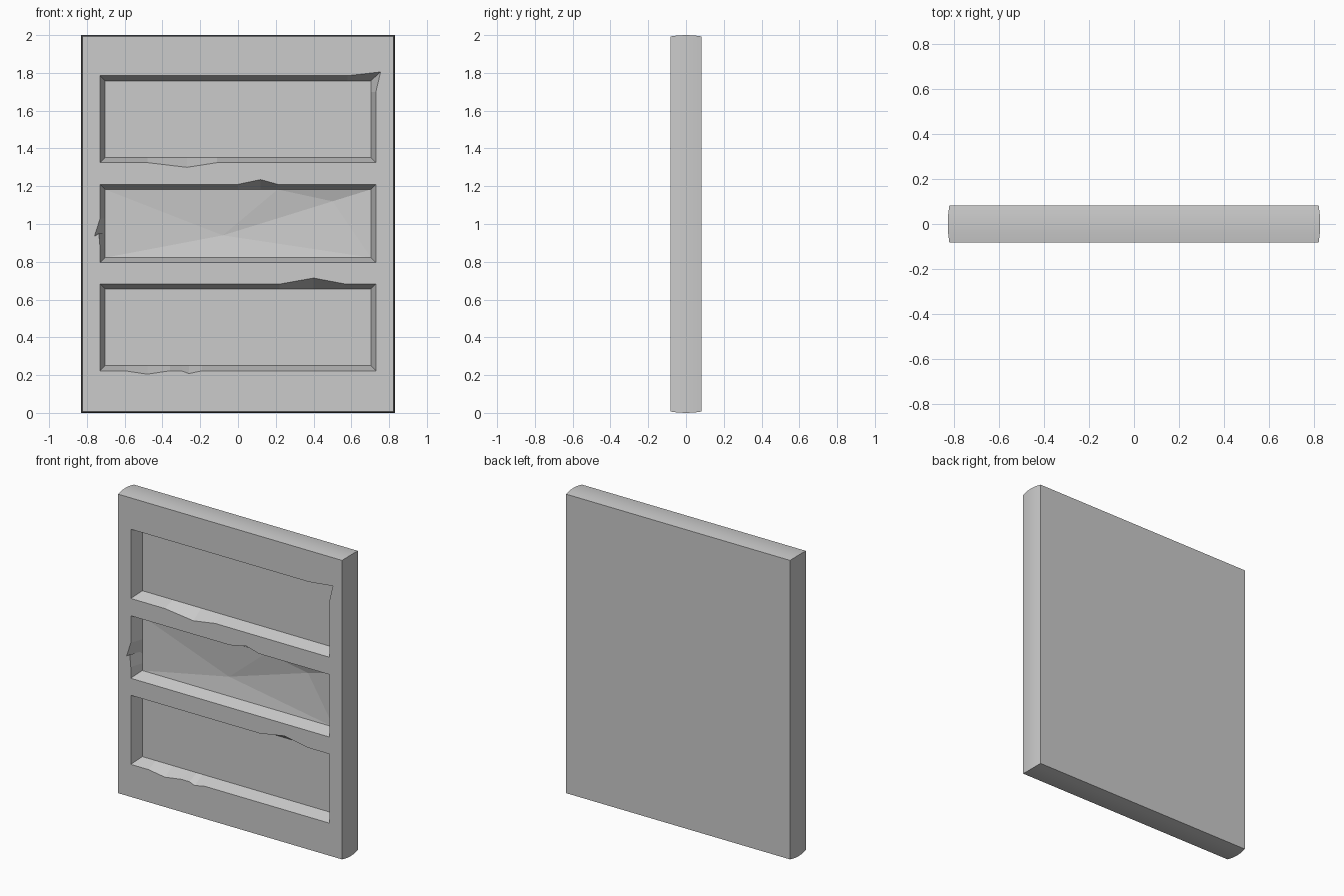
import bpy
import bmesh
from mathutils import Vector
from mathutils.geometry import delaunay_2d_cdt

if "Cube" in bpy.data.objects:
    bpy.data.objects.remove(bpy.data.objects["Cube"], do_unlink=True)

HALF_W, HEIGHT, HALF_T = 0.83, 2.0, 0.083
BULGE = 0.007      # how far the rim swells at mid thickness
FLOOR_Y = 0.0      # depth of the recessed panels
OPEN_X, BEVEL = 0.73, 0.027

grey = bpy.data.materials.new("stone_grey")
grey.use_nodes = True
grey.diffuse_color = (0.6, 0.6, 0.6, 1)
grey.node_tree.nodes["Principled BSDF"].inputs["Base Color"].default_value = (0.6, 0.6, 0.6, 1)

bm = bmesh.new()


def ring(points, y):
    return [bm.verts.new((x, y, z)) for x, z in points]


def loop_edges(verts):
    return [bm.edges.new((a, b)) for a, b in zip(verts, verts[1:] + verts[:1])]


def bridge(a, b):
    n = len(a)
    return [bm.faces.new((a[i], a[(i + 1) % n], b[(i + 1) % n], b[i])) for i in range(n)]


# Slab rim: stacked rectangles with a slight convex swell
rings = []
for k in range(-2, 3):
    t = k / 2
    d = BULGE * t * t
    w, lo, hi = HALF_W - d, d, HEIGHT - d
    rings.append(ring([(-w, lo), (w, lo), (w, hi), (-w, hi)], t * HALF_T))
for a, b in zip(rings, rings[1:]):
    for f in bridge(a, b):
        f.smooth = True
        for e in f.edges:
            if abs(e.verts[0].co.y - e.verts[1].co.y) > 0.01:
                e.smooth = False
bm.faces.new(rings[-1])

# Openings: bottom, top, then chipped points on the bottom, right, top and left
# edges in counter-clockwise order; dents are floor points pushed inward
panels = [
    dict(lo=1.325, hi=1.785, bottom=[(-.48, 1.325), (-.27, 1.30), (-.11, 1.325)],
         right=[(.73, 1.70)], corner=(.755, 1.805), top=[(.58, 1.785)], left=[], dents=[]),
    dict(lo=0.795, hi=1.21, bottom=[], right=[], corner=None,
         top=[(.21, 1.21), (.12, 1.235), (0, 1.21)],
         left=[(-.73, 1.03), (-.76, .935), (-.737, .95), (-.73, .87)],
         dents=[(-.08, .94), (.5, 1.12)]),
    dict(lo=0.223, hi=0.682,
         bottom=[(-.6, .223), (-.48, .205), (-.36, .223), (-.3, .223), (-.26, .208), (-.19, .223)],
         right=[], corner=None, top=[(.57, .682), (.40, .714), (.22, .682)],
         left=[], dents=[]),
]

front_edges = [bm.edges.get((a, b)) for a, b in zip(rings[0], rings[0][1:] + rings[0][:1])]

for p in panels:
    lo, hi = p["lo"], p["hi"]
    outline = [(-OPEN_X, lo)] + p["bottom"] + [(OPEN_X, lo)] + p["right"]
    outline += [p["corner"] or (OPEN_X, hi)] + p["top"] + [(-OPEN_X, hi)] + p["left"]
    ix = OPEN_X - BEVEL
    inner = []
    for x, z in outline:
        inner.append((min(max(x, -ix), ix), min(max(z, lo + BEVEL), hi - BEVEL)))
    # Sloping walls of the recess
    mouth, base = ring(outline, -HALF_T), ring(inner, FLOOR_Y)
    front_edges += loop_edges(mouth)
    bridge(mouth, base)
    # Recess floor, faceted where it is dented
    if p["dents"]:
        spots = base + ring(p["dents"], FLOOR_Y + 0.02)
        n = len(base)
        flat = [Vector((v.co.x, v.co.z)) for v in spots]
        border = [(i, (i + 1) % n) for i in range(n)]
        _, _, tris, ids, _, _ = delaunay_2d_cdt(flat, border, [], 1, 1e-6)
        for tri in tris:
            corners = [spots[ids[i][0]] for i in tri]
            bm.faces.new(corners)
    else:
        bm.faces.new(base)

# Front frame around the openings
bmesh.ops.triangle_fill(bm, use_beauty=True, use_dissolve=False, edges=front_edges)
bmesh.ops.recalc_face_normals(bm, faces=bm.faces[:])

mesh = bpy.data.meshes.new("panelled_slab")
bm.to_mesh(mesh)
bm.free()
mesh.materials.append(grey)
slab = bpy.data.objects.new("panelled_slab", mesh)
bpy.context.collection.objects.link(slab)
